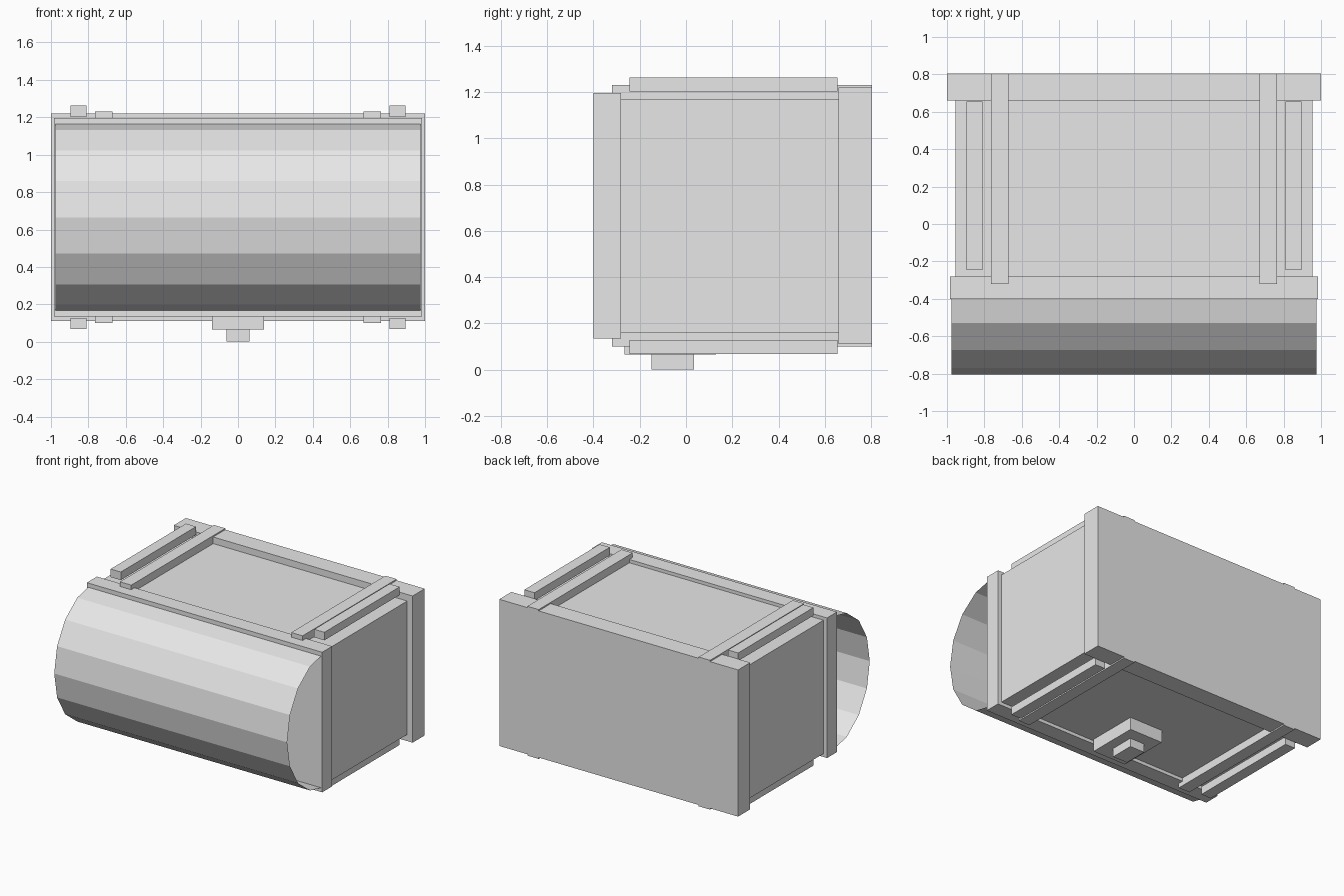
import bpy
import bmesh
from math import cos, sin, pi

old = bpy.data.objects.get("Cube")
if old:
    bpy.data.objects.remove(old, do_unlink=True)

grey = bpy.data.materials.new("light_grey")
grey.use_nodes = True
colour = (0.8, 0.8, 0.8, 1)
grey.diffuse_color = colour
grey.node_tree.nodes["Principled BSDF"].inputs["Base Color"].default_value = colour

MID_Z = 0.665  # height of the horizontal centre line


def finish(name, bm):
    mesh = bpy.data.meshes.new(name)
    bm.to_mesh(mesh)
    bm.free()
    mesh.materials.append(grey)
    obj = bpy.data.objects.new(name, mesh)
    bpy.context.collection.objects.link(obj)
    return obj


def box(name, x, y, z):
    """Box from (low, high) ranges on each axis."""
    bm = bmesh.new()
    bmesh.ops.create_cube(bm, size=1)
    for v in bm.verts:
        for i, (low, high) in enumerate((x, y, z)):
            v.co[i] = high if v.co[i] > 0 else low
    return finish(name, bm)


# Cabinet and its end frames
box("cabinet_body", (-0.955, 0.955), (-0.28, 0.66), (0.16, 1.17))
box("front_frame", (-0.985, 0.985), (-0.4, -0.28), (0.135, 1.195))
box("back_frame", (-1, 1), (0.66, 0.805), (0.11, 1.22))

# Curved front: an open half tube with flat facets
SIDES = 8
bm = bmesh.new()
rows = []
for i in range(SIDES + 1):
    a = pi / 2 - pi * i / SIDES
    y, z = -0.36 - 0.445 * cos(a), MID_Z + 0.507 * sin(a)
    rows.append([bm.verts.new((x, y, z)) for x in (-0.975, 0.975)])
for upper, lower in zip(rows, rows[1:]):
    bm.faces.new((upper[0], lower[0], lower[1], upper[1]))
finish("curved_front", bm)

# Rails on the top and underside, mirrored left and right
for side, sx in (("left", 1), ("right", -1)):
    for level, sz in (("top", 1), ("bottom", -1)):
        def span(low, high, s, centre=0):
            return sorted((centre + s * low, centre + s * high))

        box(f"{level}_{side}_inner_rail", span(0.67, 0.765, sx),
            (-0.32, 0.805), span(0.5, 0.565, sz, MID_Z))
        box(f"{level}_{side}_outer_rail", span(0.81, 0.895, sx),
            (-0.245, 0.655), span(0.537, 0.598, sz, MID_Z))

# Mount under the cabinet
box("mount_plate", (-0.14, 0.14), (-0.265, 0.13), (0.065, 0.165))
box("mount_foot", (-0.062, 0.062), (-0.15, 0.035), (0, 0.07))
